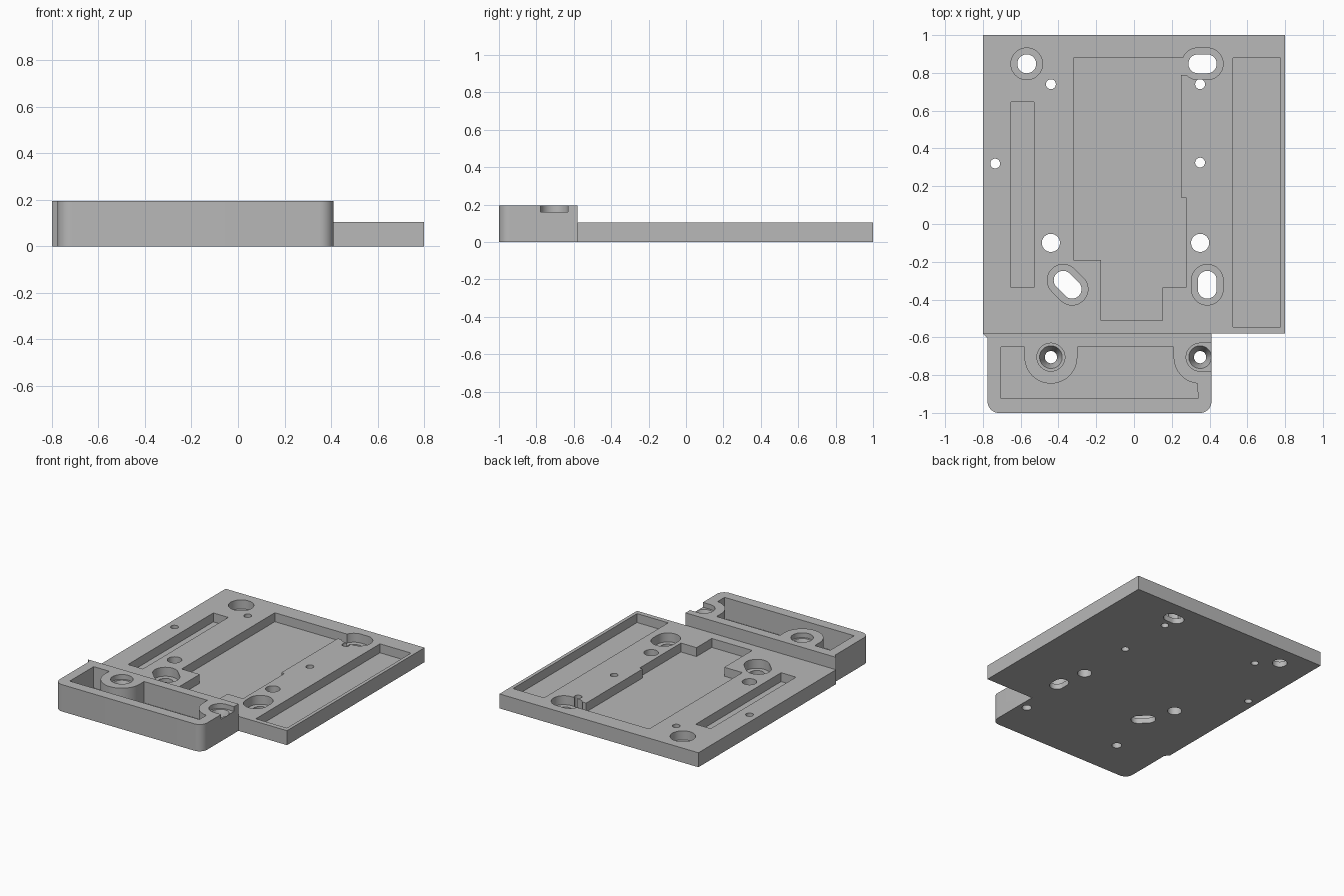
import bpy, bmesh
from math import cos, sin, pi, atan2

if "Cube" in bpy.data.objects:
    bpy.data.objects.remove(bpy.data.objects["Cube"], do_unlink=True)

PLATE_TOP, BLOCK_TOP, FLOOR = 0.105, 0.195, 0.04
STEP_Y = -0.58
ABOVE, BELOW = 0.3, -0.1

grey = bpy.data.materials.new("plain_grey")
grey.use_nodes = True
grey.diffuse_color = (0.48, 0.48, 0.48, 1)
grey.node_tree.nodes["Principled BSDF"].inputs["Base Color"].default_value = grey.diffuse_color


def make_object(name, bm):
    bmesh.ops.recalc_face_normals(bm, faces=bm.faces)
    mesh = bpy.data.meshes.new(name)
    bm.to_mesh(mesh)
    bm.free()
    mesh.materials.append(grey)
    obj = bpy.data.objects.new(name, mesh)
    bpy.context.collection.objects.link(obj)
    return obj


def prism(name, outline, z0, z1):
    bm = bmesh.new()
    face = bm.faces.new([bm.verts.new((x, y, z0)) for x, y in outline])
    top = bmesh.ops.extrude_face_region(bm, geom=[face])["geom"]
    for v in top:
        if isinstance(v, bmesh.types.BMVert):
            v.co.z = z1
    return make_object(name, bm)


def arc(x, y, r, a0, a1, n=24):
    return [(x + r * cos(a0 + (a1 - a0) * i / n), y + r * sin(a0 + (a1 - a0) * i / n))
            for i in range(n + 1)]


def box(x0, x1, y0, y1):
    return [(x0, y0), (x1, y0), (x1, y1), (x0, y1)]


def slot(a, b, r):
    # Rounded slot between two centres; equal centres give a circle
    if a == b:
        return arc(*a, r, 0, 2 * pi, 48)[:-1]
    t = atan2(b[1] - a[1], b[0] - a[0])
    return arc(*b, r, t - pi / 2, t + pi / 2) + arc(*a, r, t + pi / 2, t + 3 * pi / 2)


# Base plate and raised front block share one outline
outline = [(0.8, STEP_Y), (0.8, 1), (-0.8, 1), (-0.8, STEP_Y), (-0.775, -0.605)]
outline += arc(-0.715, -0.94, 0.06, pi, 1.5 * pi, 10)
outline += arc(0.35, -0.94, 0.06, 1.5 * pi, 2 * pi, 10)
outline += [(0.41, STEP_Y)]
body = prism("mounting_plate", outline, 0, BLOCK_TOP)


def cut(cutter):
    mod = body.modifiers.new("cut", "BOOLEAN")
    mod.operation, mod.solver, mod.object = "DIFFERENCE", "EXACT", cutter
    bpy.context.view_layer.objects.active = body
    bpy.ops.object.modifier_apply(modifier=mod.name)
    bpy.data.objects.remove(cutter, do_unlink=True)


def cut_prism(shape, z0):
    cut(prism("cutter", shape, z0, ABOVE))


# Lower the plate behind the block
cut_prism(box(-1, 1, STEP_Y, 1.2), PLATE_TOP)

# Stepped central pocket and the two long side pockets
cut_prism([(-0.32, 0.88), (-0.32, -0.19), (-0.175, -0.19), (-0.175, -0.51),
           (0.15, -0.51), (0.15, -0.335), (0.275, -0.335), (0.275, 0.14),
           (0.25, 0.14), (0.25, 0.79), (0.285, 0.79), (0.285, 0.88)], FLOOR)
cut_prism(box(0.525, 0.775, -0.545, 0.88), FLOOR)
cut_prism(box(-0.65, -0.53, -0.335, 0.645), FLOOR)

# Counterbored mounting holes and slots
for a, b in [((-0.568, 0.848), (-0.568, 0.848)), ((0.338, 0.848), (0.388, 0.848)),
             ((0.388, -0.345), (0.388, -0.298)), ((-0.375, -0.298), (-0.328, -0.345))]:
    cut_prism(slot(a, b, 0.084), FLOOR)
    cut_prism(slot(a, b, 0.05), BELOW)

# Plain through holes
for x, y, r in [(-0.44, 0.74, 0.026), (0.35, 0.74, 0.026), (0.35, 0.325, 0.026),
                (-0.735, 0.32, 0.026), (-0.44, -0.1, 0.048), (0.35, -0.1, 0.048)]:
    cut_prism(slot((x, y), (x, y), r), BELOW)

# Front block pocket, flowing around two screw bosses
SCREW_Y, BOSS = -0.705, 0.14
pocket = [(-0.705, -0.65), (-0.705, -0.925), (0.338, -0.925)]
pocket += arc(0.35, SCREW_Y, BOSS, 1.47 * pi, pi) + [(0.21, -0.65), (-0.30, -0.65)]
pocket += arc(-0.44, SCREW_Y, BOSS, 0, -pi) + [(-0.58, -0.65)]
cut_prism(pocket, FLOOR)

# Countersunk screw holes; the right one opens through the side
SEAT = 0.16
for x, end in [(-0.44, -0.44), (0.35, 0.6)]:
    cut_prism(slot((x, SCREW_Y), (end, SCREW_Y), 0.074), SEAT)
    bm = bmesh.new()
    bmesh.ops.create_cone(bm, cap_ends=True, segments=48, radius1=0.032, radius2=0.064, depth=0.08)
    bmesh.ops.translate(bm, verts=bm.verts, vec=(x, SCREW_Y, SEAT - 0.03))
    cut(make_object("cutter", bm))
    cut_prism(slot((x, SCREW_Y), (x, SCREW_Y), 0.0325), BELOW)

# Smooth the round walls, keep machined edges sharp
bpy.ops.object.select_all(action="DESELECT")
body.select_set(True)
bpy.context.view_layer.objects.active = body
bpy.ops.object.shade_smooth_by_angle(angle=pi / 6)
